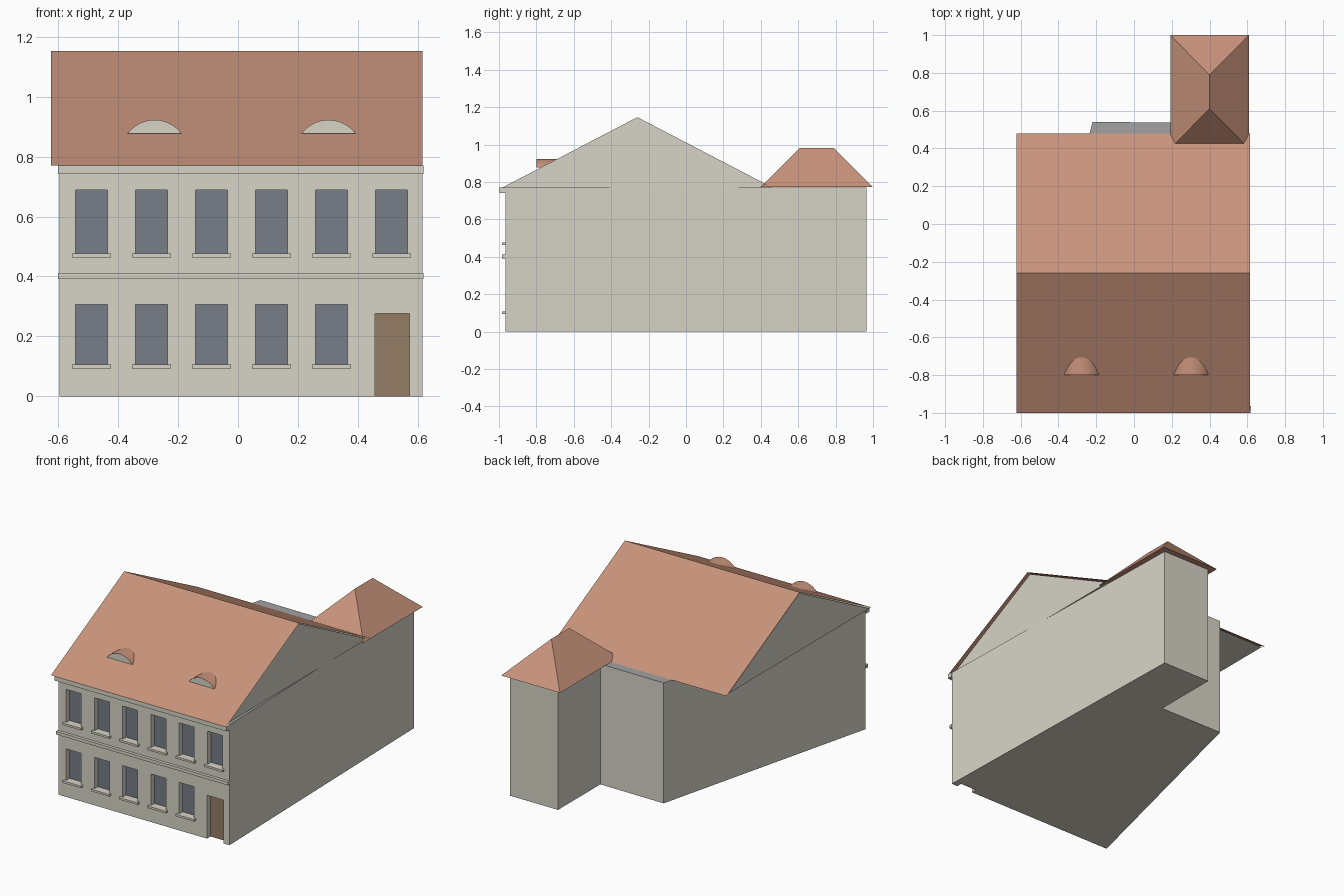
import bpy, bmesh, math

cube = bpy.data.objects.get("Cube")
if cube:
    bpy.data.objects.remove(cube, do_unlink=True)


def material(name, rgb):
    m = bpy.data.materials.new(name)
    m.use_nodes = True
    colour = (*rgb, 1)
    m.diffuse_color = colour
    m.node_tree.nodes["Principled BSDF"].inputs["Base Color"].default_value = colour
    return m


PLASTER = material("cream plaster", (0.68, 0.66, 0.57))
TILE = material("terracotta tile", (0.578, 0.292, 0.198))
GLASS = material("blue grey glass", (0.184, 0.205, 0.246))
WOOD = material("brown wood", (0.296, 0.205, 0.13))
DECK = material("grey flat roof", (0.36, 0.36, 0.365))


def finish(name, bm, *mats):
    bmesh.ops.recalc_face_normals(bm, faces=bm.faces)
    mesh = bpy.data.meshes.new(name)
    bm.to_mesh(mesh)
    bm.free()
    for m in mats:
        mesh.materials.append(m)
    ob = bpy.data.objects.new(name, mesh)
    bpy.context.collection.objects.link(ob)
    return ob


def add_box(bm, x0, x1, y0, y1, z0, z1):
    verts = bmesh.ops.create_cube(bm, size=1)["verts"]
    for v in verts:
        v.co = (x1 if v.co.x > 0 else x0, y1 if v.co.y > 0 else y0,
                z1 if v.co.z > 0 else z0)


def box(name, mat, *bounds):
    bm = bmesh.new()
    add_box(bm, *bounds)
    return finish(name, bm, mat)


def extruded(bm, points, offset):
    """Closed prism from a flat outline; returns its verts."""
    face = bm.faces.new([bm.verts.new(p) for p in points])
    new = bmesh.ops.extrude_face_region(bm, geom=[face], use_keep_orig=True)["geom"]
    bmesh.ops.translate(bm, vec=offset, verts=[g for g in new if isinstance(g, bmesh.types.BMVert)])


FRONT, EAVE, RECESS = -0.965, 0.77, 0.04
RIDGE_Y, RIDGE_Z = -0.26, 1.152
ROOF_FRONT, ROOF_BACK = -1.0, 0.48

# Walls on a skewed footprint, with a flat deck on top
footprint = [(-0.595, FRONT), (0.615, FRONT), (0.57, 0.965),
             (0.23, 0.965), (0.23, 0.537), (-0.22, 0.54)]
bm = bmesh.new()
extruded(bm, [(x, y, 0) for x, y in footprint], (0, 0, EAVE))
bm.normal_update()
for f in bm.faces:
    if f.calc_center_median().z > EAVE - 0.01:
        f.material_index = 1
walls = finish("walls", bm, PLASTER, DECK)

# Openings: six windows above, five windows and a door below
columns = [-0.488 + 0.2 * i for i in range(6)]
windows = [(x, 0.475, 0.688) for x in columns] + [(x, 0.105, 0.307) for x in columns[:5]]
HALF = 0.053
DOOR = (0.456, 0.572)
DOOR_TOP = 0.277

bm = bmesh.new()
for x, low, high in windows:
    add_box(bm, x - HALF, x + HALF, FRONT - 0.1, FRONT + RECESS, low, high)
add_box(bm, *DOOR, FRONT - 0.1, FRONT + RECESS, -0.1, DOOR_TOP)
cutter = finish("opening_cutter", bm, PLASTER)
cutter.hide_render = True
mod = walls.modifiers.new("openings", "BOOLEAN")
mod.operation = "DIFFERENCE"
mod.solver = "EXACT"
mod.object = cutter
bpy.context.view_layer.objects.active = walls
bpy.ops.object.modifier_apply(modifier=mod.name)
bpy.data.objects.remove(cutter, do_unlink=True)

# Panes and sills
PANE = FRONT + RECESS
for i, (x, low, high) in enumerate(windows):
    box(f"window_pane_{i + 1}", GLASS, x - HALF, x + HALF, PANE - 0.004, PANE + 0.002, low, high)
    box(f"window_sill_{i + 1}", PLASTER, x - 0.065, x + 0.065, -0.983, FRONT + 0.002,
        low - 0.011, low + 0.002)
box("front_door", WOOD, *DOOR, PANE - 0.004, PANE + 0.002, 0, DOOR_TOP)

# Belt course and cornice
box("belt_course", PLASTER, -0.6, 0.619, -0.984, FRONT + 0.002, 0.391, 0.411)
box("cornice", PLASTER, -0.6, 0.619, -0.998, FRONT + 0.002, 0.741, EAVE)

# Gable block under the main roof
bm = bmesh.new()
extruded(bm, [(-0.612, ROOF_FRONT + 0.02, EAVE + 0.001), (-0.612, ROOF_BACK - 0.02, EAVE + 0.001),
              (-0.612, RIDGE_Y, RIDGE_Z - 0.006)], (1.206, 0, 0))
finish("gable_block", bm, PLASTER)

# Main roof, two thin slopes
bm = bmesh.new()
rows = [[bm.verts.new((x, y, z)) for x in (-0.623, 0.615)]
        for y, z in ((ROOF_FRONT, EAVE), (RIDGE_Y, RIDGE_Z), (ROOF_BACK, EAVE))]
for a, b in zip(rows, rows[1:]):
    bm.faces.new((a[0], a[1], b[1], b[0]))
finish("main_roof", bm, TILE)

# Hipped roof over the rear wing
bm = bmesh.new()
base = [bm.verts.new((x, y, EAVE + 0.002)) for x, y in
        ((0.192, 0.4), (0.608, 0.4), (0.608, 1.0), (0.192, 1.0))]
near, far = [bm.verts.new((0.4, y, 0.982)) for y in (0.61, 0.79)]
for corners in ((0, 1, near), (1, 2, far, near), (2, 3, far), (3, 0, near, far), (3, 2, 1, 0)):
    bm.faces.new([base[c] if isinstance(c, int) else c for c in corners])
finish("rear_wing_roof", bm, TILE)

# Eyebrow dormers: a low arch run back into the slope, plaster in front
RADIUS, RISE, SPREAD, STEPS = 0.1125, 0.046, 0.09, 16
swing = math.asin(SPREAD / RADIUS)
for side, cx in (("right", -0.278), ("left", 0.302)):
    bm = bmesh.new()
    arc = []
    for i in range(STEPS + 1):
        a = swing * (2 * i / STEPS - 1)
        arc.append((cx + RADIUS * math.sin(a), -0.8,
                    0.876 + RISE - RADIUS * (1 - math.cos(a))))
    extruded(bm, arc, (0, 0.12, 0))
    bm.normal_update()
    for f in bm.faces:
        if abs(f.normal.y) > 0.9:
            f.material_index = 1
    dormer = finish(f"{side}_dormer", bm, TILE, PLASTER)
    bpy.ops.object.select_all(action="DESELECT")
    dormer.select_set(True)
    bpy.context.view_layer.objects.active = dormer
    bpy.ops.object.shade_smooth_by_angle(angle=math.radians(35))
